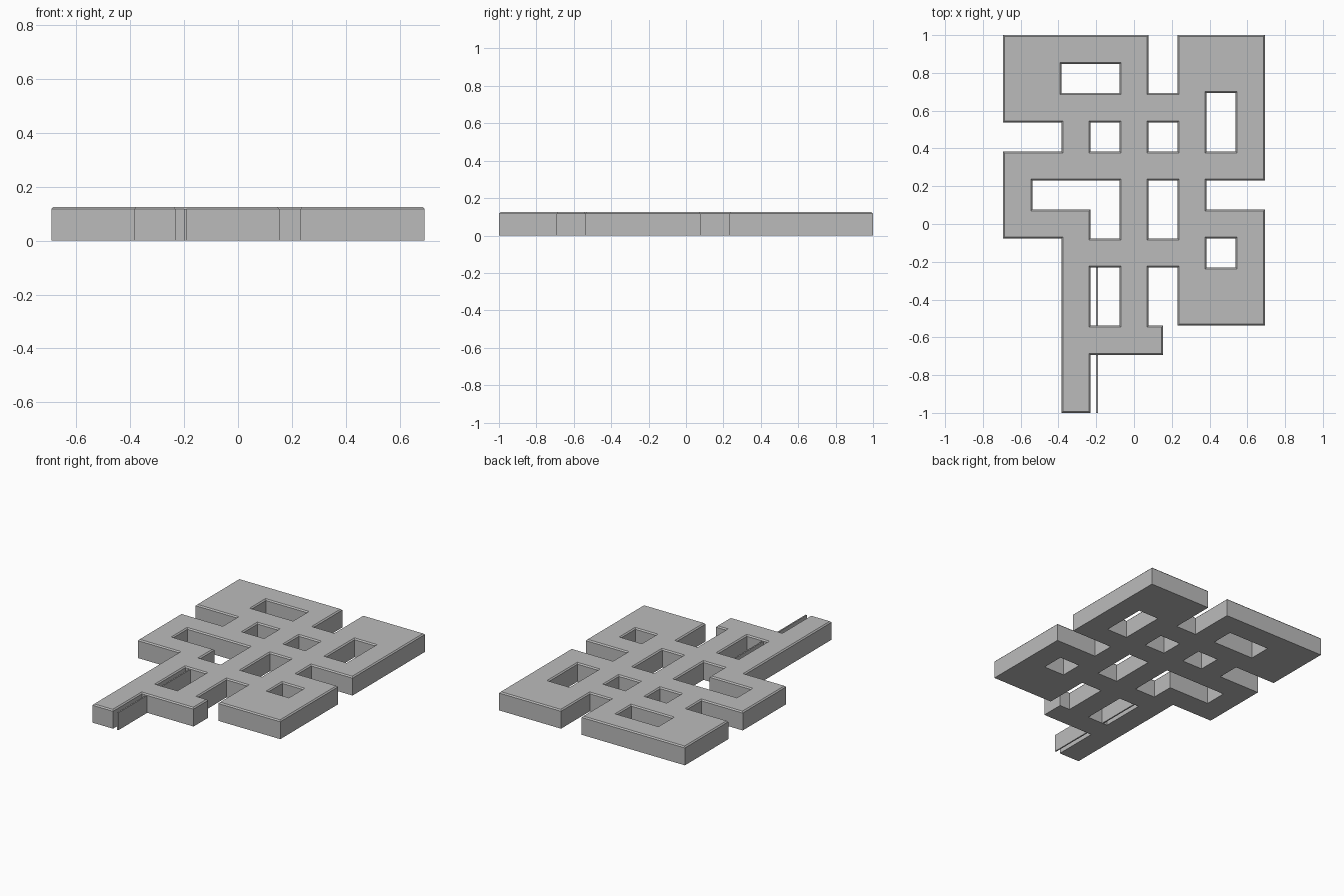
import bpy, bmesh

if "Cube" in bpy.data.objects:
    bpy.data.objects.remove(bpy.data.objects["Cube"])

U = 2 / 13            # grid unit
H = 0.125             # slab height
CHAMFER = 0.008

# Column plan of the slab, back row first; the sixth unit is split in two
PLAN = [
    "#####..###",
    "##..#..###",
    "########.#",
    "..#.#..#.#",
    "##########",
    "#...#..#..",
    "###.#..###",
    "..######.#",
    "..#.#..###",
    "..#.#..###",
    "..####....",
    "..#.......",
    "..#.......",
]
XS = [(i - 4.5) * U for i in (0, 1, 2, 3, 4, 5, 5.5, 6, 7, 8, 9)]
YS = [1 - j * U for j in range(14)]

grey = bpy.data.materials.new("grey")
grey.diffuse_color = (0.5, 0.5, 0.5, 1)
grey.use_nodes = True
grey.node_tree.nodes["Principled BSDF"].inputs["Base Color"].default_value = grey.diffuse_color


def finish(bm, name):
    bmesh.ops.recalc_face_normals(bm, faces=bm.faces[:])
    mesh = bpy.data.meshes.new(name)
    bm.to_mesh(mesh)
    bm.free()
    mesh.materials.append(grey)
    ob = bpy.data.objects.new(name, mesh)
    bpy.context.collection.objects.link(ob)


# Lattice slab: footprint cells, extruded up, with a chamfered top rim
bm = bmesh.new()
corners = {}


def corner(i, j):
    if (i, j) not in corners:
        corners[i, j] = bm.verts.new((XS[i], YS[j], 0))
    return corners[i, j]


for j, row in enumerate(PLAN):
    for i, cell in enumerate(row):
        if cell == "#":
            bm.faces.new([corner(i, j), corner(i, j + 1),
                          corner(i + 1, j + 1), corner(i + 1, j)])
ext = bmesh.ops.extrude_face_region(bm, geom=bm.faces[:], use_keep_orig=True)
for v in ext["geom"]:
    if isinstance(v, bmesh.types.BMVert):
        v.co.z = H
bmesh.ops.recalc_face_normals(bm, faces=bm.faces[:])
rim = [e for e in bm.edges
       if all(v.co.z > H / 2 for v in e.verts)
       and any(abs(f.normal.z) < 0.5 for f in e.link_faces)]
bmesh.ops.bevel(bm, geom=rim, offset=CHAMFER, segments=1,
                affect='EDGES', profile=0.5)
finish(bm, "lattice_slab")

# Thin upright strip beside the long leg
bm = bmesh.new()
bmesh.ops.create_cube(bm, size=1)
y0, y1 = -1, YS[8]
for v in bm.verts:
    v.co = (-0.196 + v.co.x * 0.009,
            (y0 + y1) / 2 + v.co.y * (y1 - y0),
            (v.co.z + 0.5) * 0.117)
finish(bm, "thin_strip")
